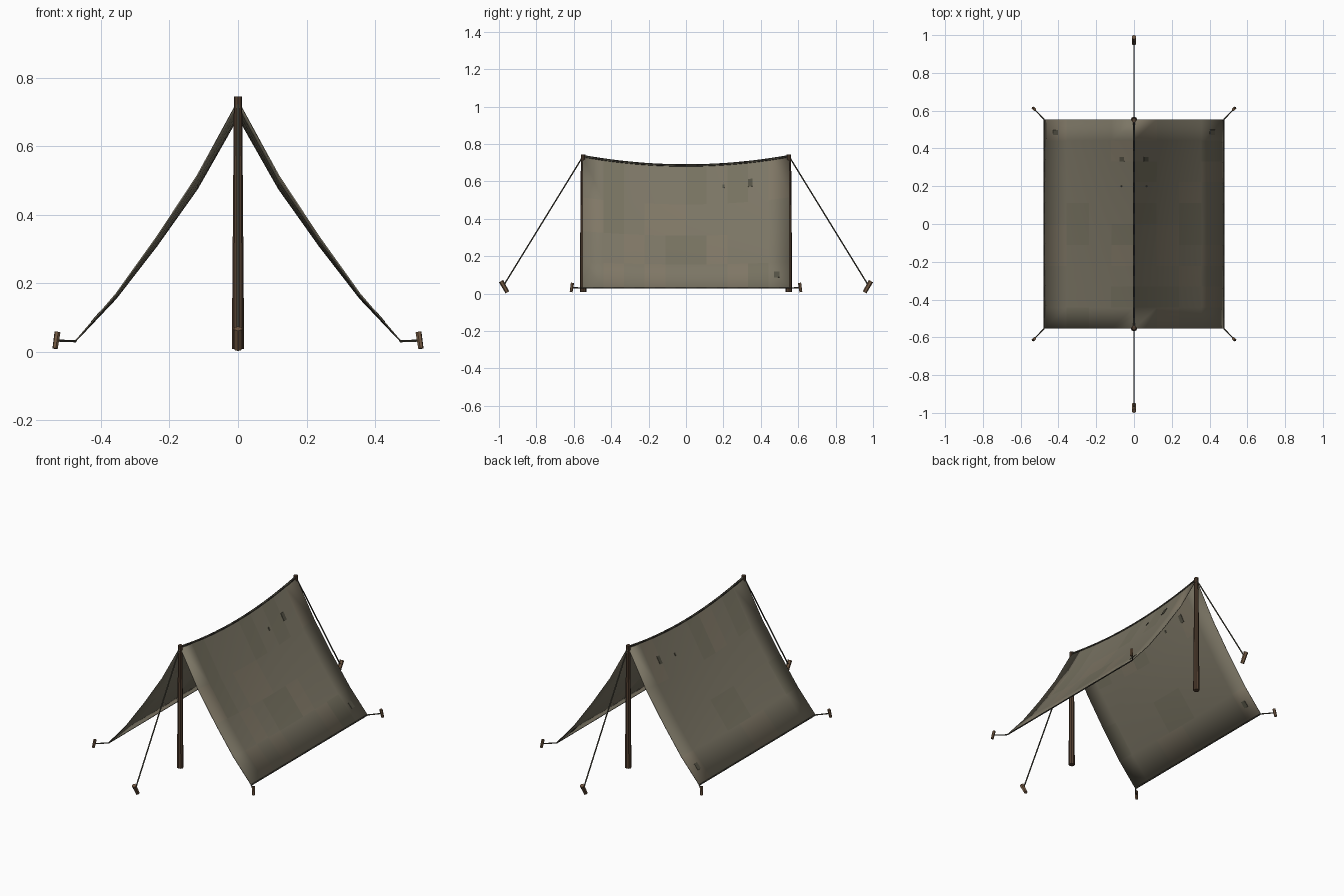
import bpy, bmesh, random
from mathutils import Vector

if "Cube" in bpy.data.objects:
    bpy.data.objects.remove(bpy.data.objects["Cube"])

random.seed(4)
HALF_W, HALF_L, EAVE_Z, RIDGE_Z = 0.475, 0.553, 0.03, 0.733
SAG = [0, 0.044, 0.048, 0.038, 0]      # inward droop from ridge to eave


def mat(name, r, g, b):
    m = bpy.data.materials.new(name)
    m.diffuse_color = (r, g, b, 1)
    m.use_nodes = True
    m.node_tree.nodes["Principled BSDF"].inputs["Base Color"].default_value = m.diffuse_color
    return m


CANVAS = [mat("canvas", 0.2, 0.18, 0.13), mat("canvas_worn", 0.215, 0.185, 0.132),
          mat("canvas_damp", 0.183, 0.168, 0.118)]
PATCH = mat("patch", 0.09, 0.085, 0.06)
ROPE = mat("rope", 0.075, 0.07, 0.05)
ROPE_DARK = mat("rope_dark", 0.035, 0.032, 0.025)
POLE = mat("pole_wood", 0.085, 0.05, 0.03)
PEG = mat("peg_wood", 0.17, 0.1, 0.055)


def finish(bm, name, mats, smooth=None):
    bmesh.ops.recalc_face_normals(bm, faces=bm.faces)
    me = bpy.data.meshes.new(name)
    bm.to_mesh(me)
    bm.free()
    for m in mats:
        me.materials.append(m)
    ob = bpy.data.objects.new(name, me)
    bpy.context.collection.objects.link(ob)
    if smooth:
        bpy.context.view_layer.objects.active = ob
        ob.select_set(True)
        bpy.ops.object.shade_smooth_by_angle(angle=smooth)
        ob.select_set(False)
    return ob


def rod(name, path, r0, r1, sides, mats):
    """Tube along a path, tapering from r0 to r1, materials alternating."""
    bm = bmesh.new()
    pts = [Vector(p) for p in path]
    n = len(pts) - 1
    for i, (a, b) in enumerate(zip(pts, pts[1:])):
        d = b - a
        m = d.to_track_quat('Z', 'Y').to_matrix().to_4x4()
        m.translation = (a + b) / 2
        ends = [r0 + (r1 - r0) * k / n for k in (i, i + 1)]
        old = set(bm.faces)
        bmesh.ops.create_cone(bm, cap_ends=True, segments=sides, radius1=ends[0],
                              radius2=ends[1], depth=d.length, matrix=m)
        for f in set(bm.faces) - old:
            f.material_index = i % len(mats)
    return finish(bm, name, mats)


def surf(t, y):
    """Point on the canvas: t runs -1 (left eave) .. 0 (ridge) .. 1 (right eave)."""
    a = abs(t)
    k = min(int(a * 4), 3)
    droop = SAG[k] + (SAG[k + 1] - SAG[k]) * (a * 4 - k)
    ridge = RIDGE_Z - 0.05 * (1 - (y / HALF_L) ** 2)
    return Vector((t * HALF_W, y, ridge + (EAVE_Z - ridge) * a - droop))


def sheet(name, ts, ys, mats, thick, smooth=None):
    bm = bmesh.new()
    rows = [[bm.verts.new(surf(t, y)) for y in ys] for t in ts]
    for r, s in zip(rows, rows[1:]):
        for j in range(len(ys) - 1):
            f = bm.faces.new((r[j], s[j], s[j + 1], r[j + 1]))
            f.material_index = random.choice((0, 0, 0, 1, 2)) if len(mats) > 1 else 0
    ob = finish(bm, name, mats, smooth)
    mod = ob.modifiers.new("thickness", 'SOLIDIFY')
    mod.thickness = thick
    mod.offset = 0
    return ob


# Canvas
ys = [HALF_L * (j / 5 - 1) for j in range(11)]
sheet("canvas", [i / 4 - 1 for i in range(9)], ys, CANVAS, 0.004, 0.6)

# Mended patches and rope hems on both slopes
hem = [HALF_L * (j / 10 - 1) for j in range(21)]
rod("ridge_rope", [surf(0, y) + Vector((0, 0, 0.002)) for y in hem], 0.007, 0.007, 6, [ROPE, ROPE_DARK])
for side, s in (("left", -1), ("right", 1)):
    for n, (t, y, w) in enumerate(((0.87, 0.485, 0.014), (0.13, 0.343, 0.012), (0.14, 0.2, 0.005))):
        sheet(f"{side}_patch_{n + 1}", [s * (t - 2 * w), s * (t + 2 * w)], [y - w, y + w], [PATCH], 0.008)
    rod(f"{side}_eave_rope", [surf(s, y) for y in hem], 0.004, 0.004, 5, [ROPE, ROPE_DARK])

# Poles, guy lines, pegs
for end, e in (("front", -1), ("back", 1)):
    y = 0.55 * e
    rod(f"{end}_pole", [(0, y, 0.008), (0, y, 0.745)], 0.018, 0.012, 8, [POLE])
    rod(f"{end}_guy_line", [(0, e * 0.553, 0.73), (0, e * 0.974, 0.045)], 0.004, 0.004, 5, [ROPE])
    rod(f"{end}_guy_peg", [(0, e * 0.955, 0.007), (0, e * 0.989, 0.067)], 0.011, 0.013, 6, [PEG])
    for side, s in (("left", -1), ("right", 1)):
        rod(f"{end}_{side}_corner_line", [(s * HALF_W, e * HALF_L, EAVE_Z), (s * 0.531, e * 0.611, 0.032)],
            0.0035, 0.0035, 5, [ROPE])
        rod(f"{end}_{side}_corner_peg", [(s * 0.534, e * 0.614, 0.009), (s * 0.527, e * 0.607, 0.057)],
            0.008, 0.009, 6, [PEG])
